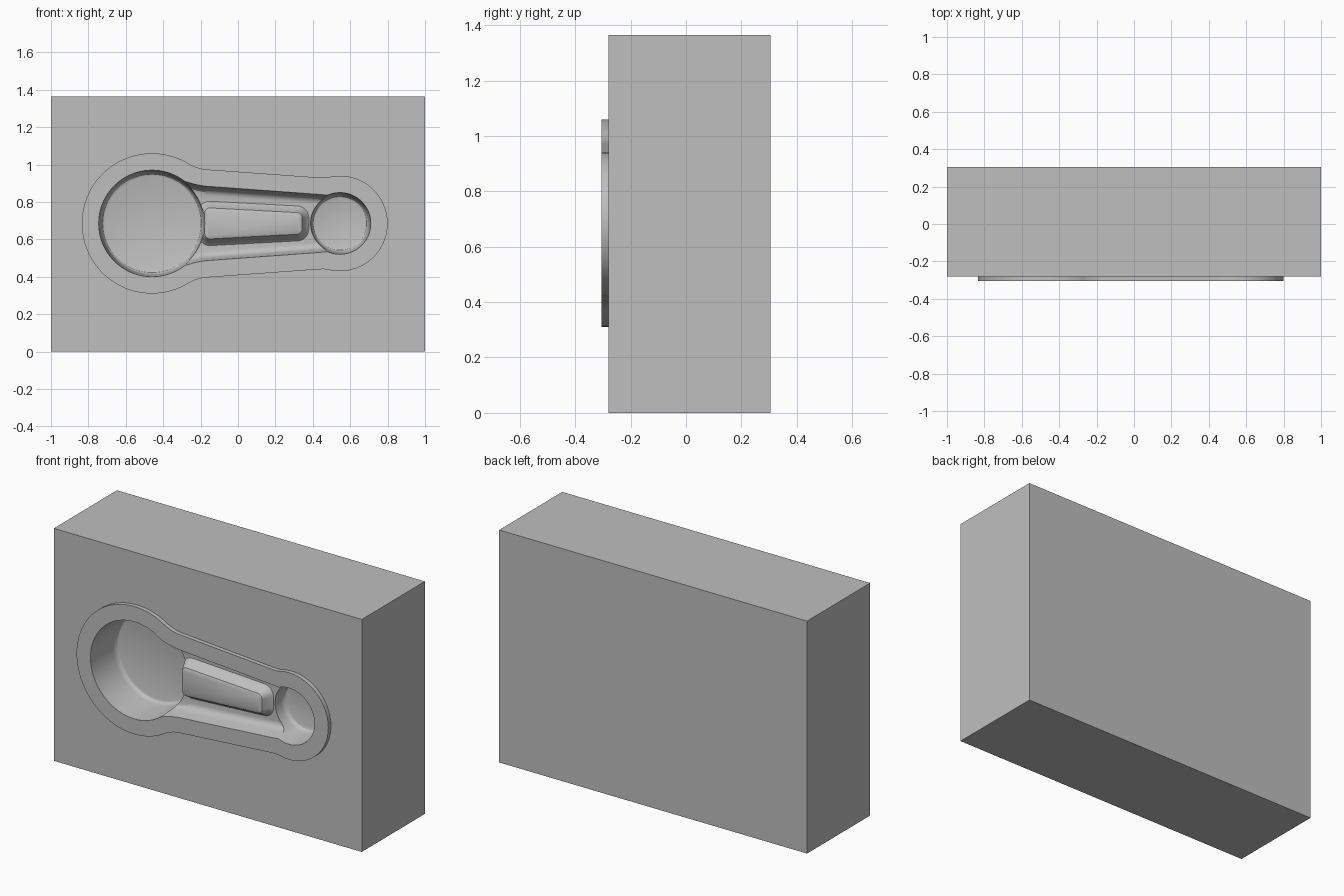
import bpy, bmesh
from math import cos, sin, radians
from mathutils import Vector

if "Cube" in bpy.data.objects:
    bpy.data.objects.remove(bpy.data.objects["Cube"], do_unlink=True)

MID_Z = 0.685          # height of the long axis of the cavity
BIG_X, BIG_R = -0.46, 0.285
SMALL_X, SMALL_R = 0.545, 0.165

steel = bpy.data.materials.new("plain_steel_grey")
steel.use_nodes = True
steel.diffuse_color = (0.52, 0.52, 0.52, 1)
steel.node_tree.nodes["Principled BSDF"].inputs["Base Color"].default_value = steel.diffuse_color


def arc(cx, cz, r, start, end, steps):
    """Points along an arc, in degrees."""
    angles = [radians(start + (end - start) * i / steps) for i in range(steps + 1)]
    return [Vector((cx + r * cos(a), cz + r * sin(a))) for a in angles]


def blend(a, control, b, steps=8):
    """Inner points of a quadratic curve from a to b."""
    ts = [i / steps for i in range(1, steps)]
    return [a * (1 - t) ** 2 + control * 2 * t * (1 - t) + b * t * t for t in ts]


def rod_outline(offset, slack=0.0):
    """Big ring, tapering shank and small ring, grown by offset."""
    small = arc(SMALL_X, 0, SMALL_R + offset - slack, 0, 105, 24)
    big = arc(BIG_X, 0, BIG_R + offset - slack, 62, 180, 32)
    right = Vector((0.41, 0.157 + offset))
    left = Vector((-0.17, 0.199 + offset))
    upper = (small + blend(small[-1], right + Vector((0.05, -0.004)), right)
             + [right, left] + blend(left, left + Vector((-0.055, 0.004)), big[0]) + big)
    lower = [Vector((p.x, -p.y)) for p in reversed(upper[1:-1])]
    return upper + lower


def rounded_pad(radius):
    """Tapered pad with round corners."""
    return (arc(0.315, 0.03, radius, 0, 90, 8) + arc(-0.15, 0.055, radius, 90, 180, 8)
            + arc(-0.15, -0.055, radius, 180, 270, 8) + arc(0.315, -0.03, radius, 270, 360, 8))


def loft(name, layers):
    """Solid through (y, outline) layers."""
    bm = bmesh.new()
    rings = [[bm.verts.new((p.x, y, p.y + MID_Z)) for p in pts] for y, pts in layers]
    n = len(rings[0])
    for a, b in zip(rings, rings[1:]):
        for i in range(n):
            j = (i + 1) % n
            bm.faces.new((a[i], a[j], b[j], b[i]))
    bm.faces.new(rings[0])
    bm.faces.new(rings[-1])
    bmesh.ops.recalc_face_normals(bm, faces=bm.faces)
    mesh = bpy.data.meshes.new(name)
    bm.to_mesh(mesh)
    bm.free()
    mesh.materials.append(steel)
    obj = bpy.data.objects.new(name, mesh)
    bpy.context.collection.objects.link(obj)
    return obj


def combine(target, tool, operation):
    """Apply a boolean and drop the tool."""
    mod = target.modifiers.new(tool.name, "BOOLEAN")
    mod.operation, mod.solver, mod.object = operation, "EXACT", tool
    bpy.context.view_layer.objects.active = target
    bpy.ops.object.modifier_apply(modifier=mod.name)
    bpy.data.objects.remove(tool, do_unlink=True)


def ring_hole(name, x, radius, floor):
    """Drafted round pocket with a filleted floor."""
    profile = [(-0.36, -0.003), (-0.305, 0), (floor - 0.03, 0.012),
               (floor - 0.014, 0.015), (floor - 0.004, 0.023), (floor, 0.034)]
    return loft(name, [(y, arc(x, 0, radius - inset, 0, 355, 71)) for y, inset in profile])


# Die block
corners = [Vector((x, z - MID_Z)) for x, z in ((-1, 0), (1, 0), (1, 1.365), (-1, 1.365))]
block = loft("die_block", [(-0.28, corners), (0.305, corners)])

# Raised flat land around the cavity
combine(block, loft("raised_land", [(y, rod_outline(0.09)) for y in (-0.305, -0.15)]), "UNION")

# Shallow shank channel with drafted, filleted walls
channel = [(-0.35, 0.006), (-0.305, 0), (-0.25, -0.012), (-0.228, -0.02),
           (-0.215, -0.032), (-0.21, -0.048)]
combine(block, loft("shank_channel", [(y, rod_outline(o, 0.012)) for y, o in channel]), "DIFFERENCE")

# Raised web pad in the middle of the shank
pad = [(-0.18, 0.08), (-0.208, 0.066), (-0.218, 0.054), (-0.252, 0.036),
       (-0.266, 0.028), (-0.272, 0.014)]
combine(block, loft("web_pad", [(y, rounded_pad(r)) for y, r in pad]), "UNION")

# Deep round pockets at both ends
combine(block, ring_hole("big_pocket", BIG_X, BIG_R, -0.08), "DIFFERENCE")
combine(block, ring_hole("small_pocket", SMALL_X, SMALL_R, -0.13), "DIFFERENCE")

# Smooth shading with sharp edges kept
for obj in bpy.context.selected_objects:
    obj.select_set(False)
block.select_set(True)
bpy.context.view_layer.objects.active = block
bpy.ops.object.shade_smooth_by_angle(angle=radians(30))
